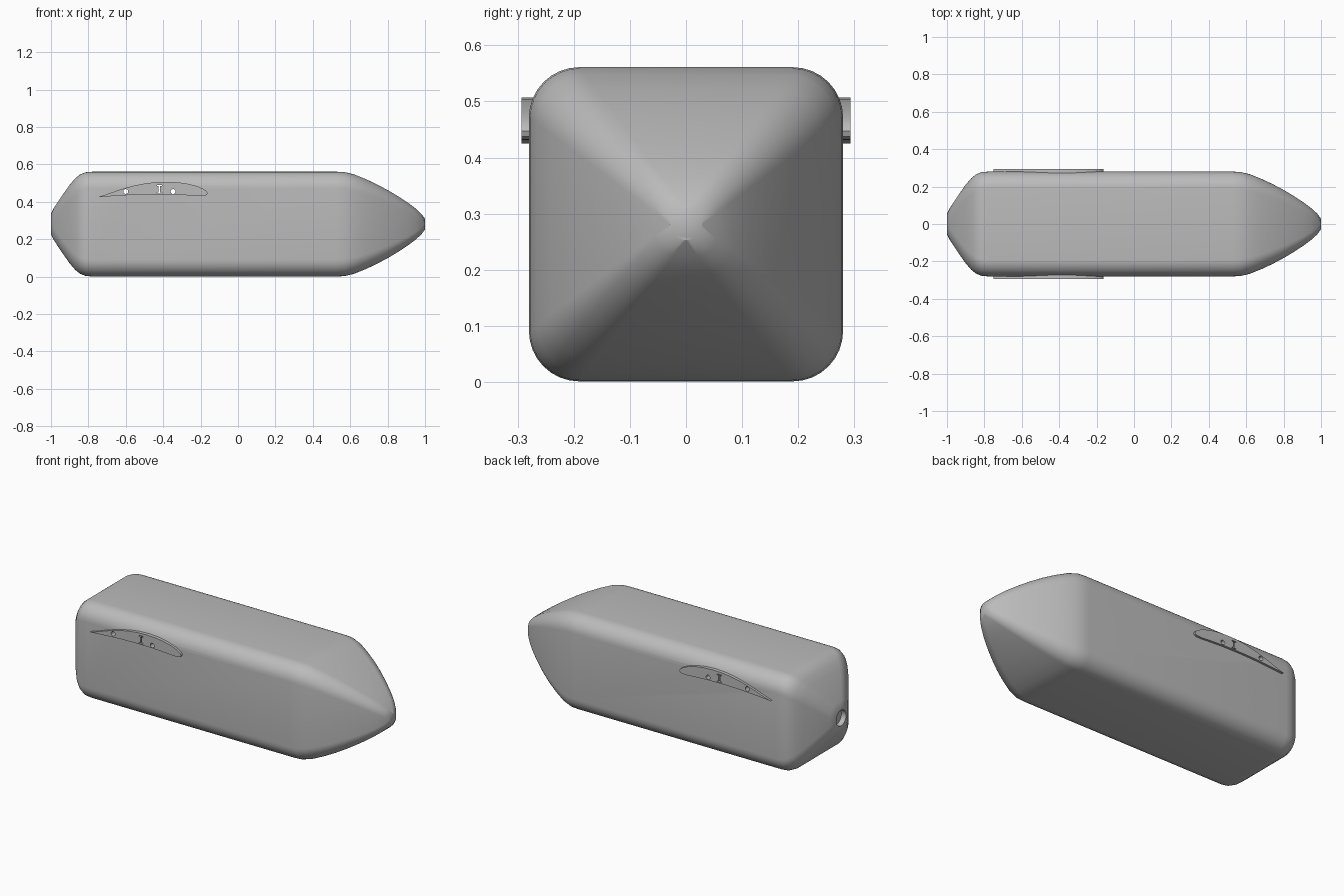
import bpy, bmesh, math

if "Cube" in bpy.data.objects:
    bpy.data.objects.remove(bpy.data.objects["Cube"])

grey = bpy.data.materials.new("light_grey")
grey.diffuse_color = (0.5, 0.5, 0.5, 1)
grey.use_nodes = True
grey.node_tree.nodes["Principled BSDF"].inputs["Base Color"].default_value = grey.diffuse_color
CZ = 0.281  # height of the body axis


def make_object(name, bm):
    bmesh.ops.recalc_face_normals(bm, faces=bm.faces)
    mesh = bpy.data.meshes.new(name)
    bm.to_mesh(mesh)
    bm.free()
    mesh.materials.append(grey)
    ob = bpy.data.objects.new(name, mesh)
    bpy.context.collection.objects.link(ob)
    return ob


def smooth(ob, angle):
    bpy.ops.object.select_all(action='DESELECT')
    ob.select_set(True)
    bpy.context.view_layer.objects.active = ob
    bpy.ops.object.shade_smooth_by_angle(angle=math.radians(angle))


def section(bm, x, h, r, n=8):
    """Rounded square ring of half size h and corner radius r."""
    ring = []
    for q in range(4):
        sy, sz = [(1, 1), (-1, 1), (-1, -1), (1, -1)][q]
        for i in range(n + 1):
            a = math.radians(90 * q + 90 * i / n)
            ring.append(bm.verts.new((x, sy * (h - r) + r * math.cos(a),
                                      CZ + sz * (h - r) + r * math.sin(a))))
    return ring


def prism(bm, points, y0, y1):
    """Closed prism from an (x, z) outline, running along y."""
    a = [bm.verts.new((x, y0, z)) for x, z in points]
    b = [bm.verts.new((x, y1, z)) for x, z in points]
    bm.faces.new(a)
    bm.faces.new(b)
    for i in range(len(a)):
        j = (i + 1) % len(a)
        bm.faces.new((a[i], a[j], b[j], b[i]))


# Body: rounded squares lofted from tail to nose, turning round at both tips
stations = [(-1, .055), (-.985, .085), (-.94, .153), (-.9, .21), (-.87, .245),
            (-.845, .265), (-.815, .277), (-.78, .28), (.53, .28), (.57, .278),
            (.62, .266), (.68, .242), (.74, .214), (.8, .182), (.86, .146),
            (.91, .113), (.95, .083), (.98, .055), (1, .0285)]
bm = bmesh.new()
rings = []
for x, h in stations:
    tip = .0285 if x > 0 else .055
    t = (h - tip) / (.28 - tip)
    rings.append(section(bm, x, h, (tip + (.09 - tip) * t) * .999))
for a, b in zip(rings, rings[1:]):
    for i in range(len(a)):
        j = (i + 1) % len(a)
        bm.faces.new((a[i], a[j], b[j], b[i]))
bm.faces.new(rings[-1])
# Shallow round recess in the tail
lip = section(bm, -1, .045, .0449)
floor = section(bm, -.97, .045, .0449)
for a, b in ((rings[0], lip), (lip, floor)):
    for i in range(len(a)):
        j = (i + 1) % len(a)
        bm.faces.new((a[i], a[j], b[j], b[i]))
bm.faces.new(floor)
body = make_object("fuselage", bm)

# Wing root ribs on both sides
upper = [(-.75, .425), (-.7, .441), (-.65, .459), (-.6, .475), (-.55, .488),
         (-.5, .498), (-.44, .505), (-.38, .507), (-.32, .504), (-.27, .497),
         (-.22, .484), (-.185, .469), (-.168, .457), (-.162, .447)]
lower = [(-.166, .437), (-.18, .432), (-.21, .431), (-.27, .435),
         (-.35, .439), (-.45, .44), (-.55, .438), (-.65, .432)]
ribs = []
for side, name in ((-1, "wing_rib_front"), (1, "wing_rib_back")):
    bm = bmesh.new()
    prism(bm, upper + lower, side * .24, side * .293)
    ribs.append(make_object(name, bm))

# Cutter: two pin holes and an I-shaped spar slot passing right through
bm = bmesh.new()
for cx, cz in ((-.6, .455), (-.347, .455)):
    prism(bm, [(cx + .013 * math.cos(math.tau * i / 20),
                cz + .013 * math.sin(math.tau * i / 20)) for i in range(20)], -.4, .4)
w, t, h, f = .014, .004, .023, .006
half = [(w, -h), (w, -h + f), (t, -h + f), (t, h - f), (w, h - f), (w, h)]
slot = half + [(-x, z) for x, z in reversed(half)]
prism(bm, [(-.42 + x, .468 + z) for x, z in slot], -.4, .4)
cutter = make_object("hole_cutter", bm)
cutter.hide_render = True
cutter.display_type = 'WIRE'

for ob in [body] + ribs:
    smooth(ob, 35)
    cut = ob.modifiers.new("holes", 'BOOLEAN')
    cut.operation = 'DIFFERENCE'
    cut.solver = 'EXACT'
    cut.object = cutter
